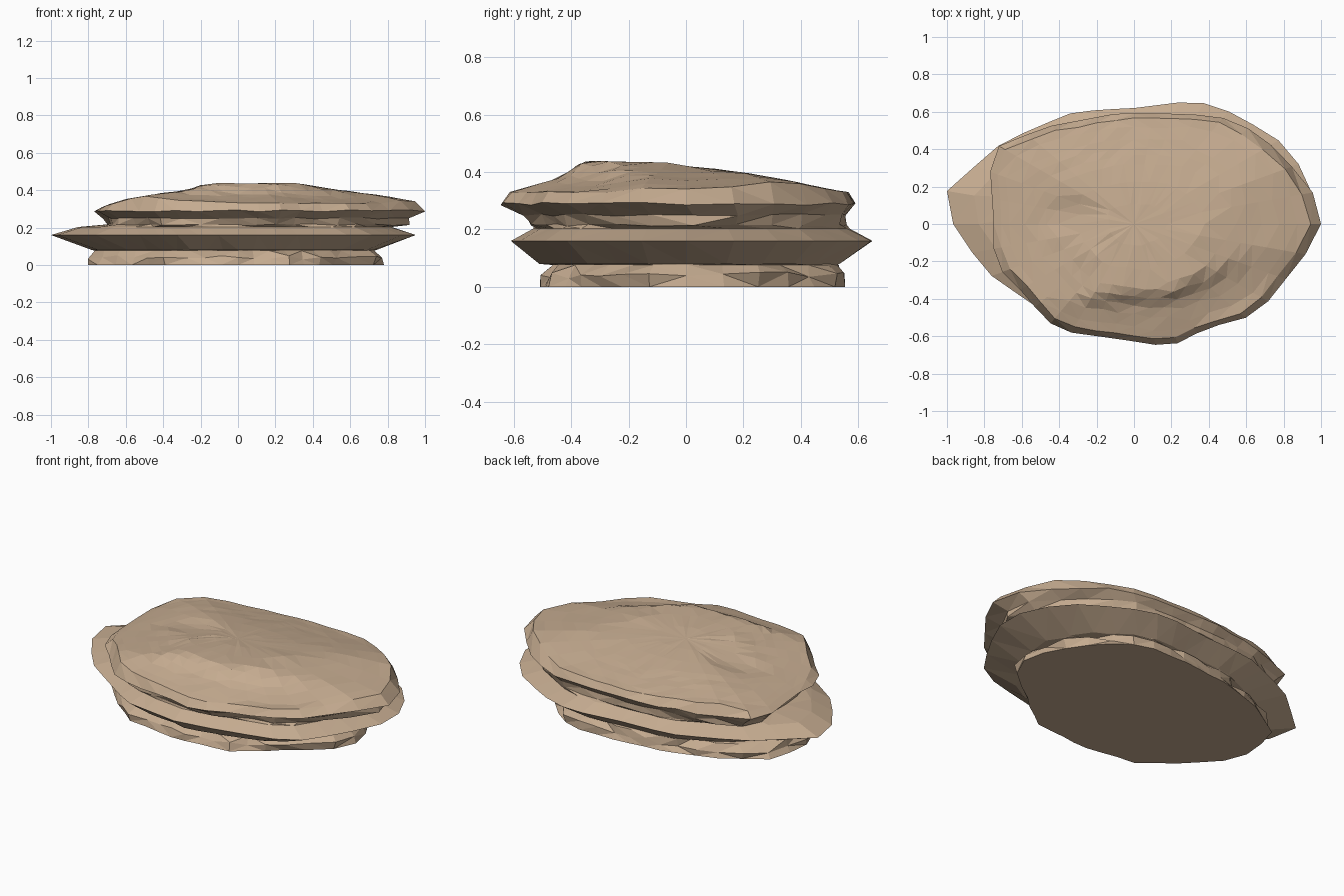
import bpy, bmesh, math, random

if "Cube" in bpy.data.objects:
    bpy.data.objects.remove(bpy.data.objects["Cube"])

random.seed(4)
N = 36


def outline(pts):
    """Resample a closed outline at N even angles around the centre."""
    out = []
    for i in range(N):
        a = 2 * math.pi * i / N
        c, s = math.cos(a), math.sin(a)
        best = 0
        for (x1, y1), (x2, y2) in zip(pts, pts[1:] + pts[:1]):
            dx, dy = x2 - x1, y2 - y1
            d = c * dy - s * dx
            if abs(d) < 1e-9:
                continue
            t = (x1 * dy - y1 * dx) / d
            u = (x1 * s - y1 * c) / d
            if t > 0 and -1e-6 <= u <= 1 + 1e-6:
                best = max(best, t)
        out.append((c * best, s * best))
    return out


def curve(pts, v):
    """Piecewise linear lookup."""
    if v <= pts[0][0]:
        return pts[0][1]
    for (a, p), (b, q) in zip(pts, pts[1:]):
        if v <= b:
            return p + (q - p) * (v - a) / (b - a)
    return pts[-1][1]


# Plan outlines of the three strata
base = outline([(.785, .0), (.74, .2), (.55, .43), (.38, .56), (.1, .55), (-.2, .52),
                (-.5, .43), (-.74, .28), (-.8, .1), (-.79, -.08), (-.6, -.3),
                (-.4, -.46), (-.1, -.51), (.28, -.48), (.75, -.11)])
middle = outline([(.95, .0), (.95, .18), (.86, .36), (.76, .46), (.57, .57), (.43, .64),
                  (.28, .655), (0, .62), (-.2, .61), (-.35, .59), (-.7, .44), (-1, .18),
                  (-1, .05), (-.8, -.25), (-.6, -.39), (-.35, -.56), (0, -.61),
                  (.2, -.58), (.56, -.5), (.7, -.44), (.85, -.22)])
cap = outline([(1, 0), (.95, .19), (.75, .41), (.57, .54), (.43, .58), (.2, .59),
               (-.1, .59), (-.47, .52), (-.74, .41), (-.77, .3), (-.75, 0), (-.75, -.21),
               (-.58, -.38), (-.47, -.52), (-.34, -.58), (-.05, -.62), (.12, -.647),
               (.24, -.637), (.4, -.55), (.56, -.52), (.68, -.46), (.95, -.12)])

# Height of the weathered top, from its front and side silhouettes
FX = [(-.77, .29), (-.73, .31), (-.6, .35), (-.4, .385), (-.28, .395), (-.2, .425),
      (-.08, .44), (.33, .44), (.4, .42), (.7, .38), (.96, .34), (1, .32)]
FY = [(-.61, .33), (-.43, .38), (-.40, .41), (-.36, .435), (-.3, .44), (-.1, .43),
      (.1, .41), (.25, .39), (.5, .34), (.58, .325)]


def height(x, y):
    ys = y - max(0, x - .2) * .6 if y < 0 else y
    dip = .02 * max(0, 1 - math.hypot((x + .35) / .25, (y - .04) / .12))
    return min(curve(FX, x), curve(FY, ys)) - dip


bm = bmesh.new()
rings = []


def ring(pts, sx, sy, z, jr=0.0, jz=0.0, oy=0.0):
    row = []
    for x, y in pts:
        k = 1 + random.uniform(-jr, jr)
        h = z(x * sx, y * sy) if callable(z) else z
        row.append(bm.verts.new((x * sx * k, y * sy * k + oy,
                                 h + random.uniform(-jz, jz))))
    rings.append(row)


# Chipped foot
ring(base, 1, 1, 0, .01)
ring(base, 1.0, .99, .04, .03, .012)
ring(base, .93, .91, .076, .05, 0, .01)
# Sharp-edged middle slab
ring(middle, .77, .83, .08, .015)
ring(middle, 1, 1, .16)
ring(middle, .86, .87, .203, .012)
# Recess, then the overhanging cap
ring(cap, .9, .89, .215, .02, .004, .025)
ring(cap, .92, .91, .25, .02, .004, .025)
ring(cap, 1, 1, .29, 0, .006)
for s in (.95, .88, .77, .69, .62, .54, .38, .18):
    ring(cap, s, s, height, .012, .002)

for lo, hi in zip(rings, rings[1:]):
    for i in range(N):
        j = (i + 1) % N
        bm.faces.new((lo[i], lo[j], hi[j], hi[i]))
bm.faces.new(rings[0][::-1])
peak = bm.verts.new((0, 0, height(0, 0)))
for i in range(N):
    bm.faces.new((rings[-1][i], rings[-1][(i + 1) % N], peak))
bmesh.ops.triangulate(bm, faces=[f for f in bm.faces if len(f.verts) == 4])
bmesh.ops.recalc_face_normals(bm, faces=bm.faces)

mesh = bpy.data.meshes.new("layered_rock")
bm.to_mesh(mesh)
bm.free()
rock = bpy.data.objects.new("layered_rock", mesh)
bpy.context.collection.objects.link(rock)
mat = bpy.data.materials.new("sandstone")
mat.diffuse_color = (.56, .41, .28, 1)
mat.use_nodes = True
mat.node_tree.nodes["Principled BSDF"].inputs["Base Color"].default_value = mat.diffuse_color
mesh.materials.append(mat)
